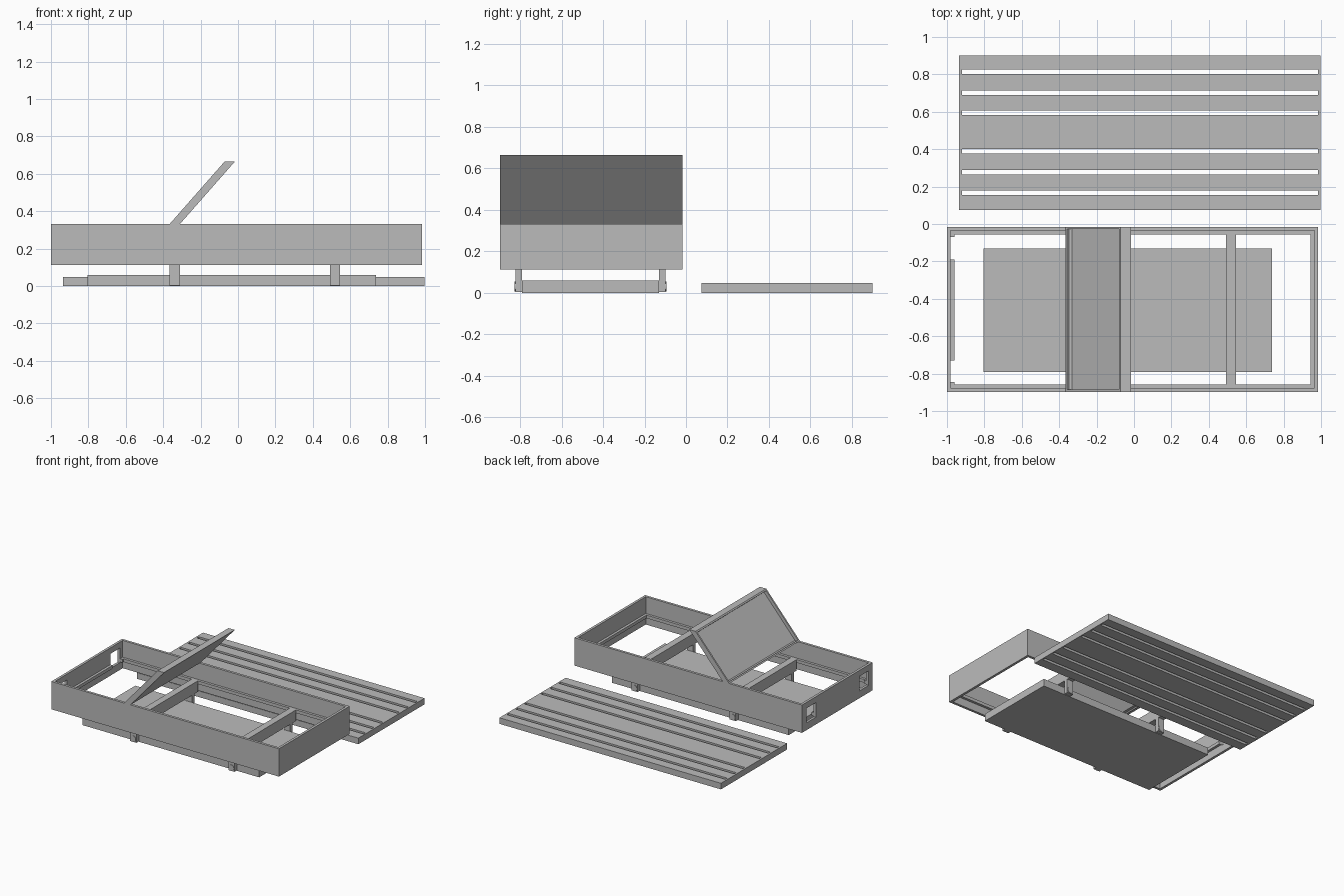
import bpy, bmesh, math
from mathutils import Matrix

if "Cube" in bpy.data.objects:
    bpy.data.objects.remove(bpy.data.objects["Cube"])

grey = bpy.data.materials.new("plain grey")
grey.diffuse_color = (0.5, 0.5, 0.5, 1)
grey.use_nodes = True
grey.node_tree.nodes["Principled BSDF"].inputs["Base Color"].default_value = grey.diffuse_color


def add(name, bm):
    mesh = bpy.data.meshes.new(name)
    bm.to_mesh(mesh)
    bm.free()
    mesh.materials.append(grey)
    ob = bpy.data.objects.new(name, mesh)
    bpy.context.collection.objects.link(ob)
    return ob


def box_bm(x, y, z):
    bm = bmesh.new()
    bmesh.ops.create_cube(bm, size=1)
    for v in bm.verts:
        v.co = [r[0] if c < 0 else r[1] for c, r in zip(v.co, (x, y, z))]
    return bm


def box(name, x, y, z):
    return add(name, box_bm(x, y, z))


def cut(ob, holes):
    """Cut box-shaped holes, given as (x, y, z) ranges, out of an object."""
    for hole in holes:
        cutter = box("cutter", *hole)
        mod = ob.modifiers.new("cut", 'BOOLEAN')
        mod.operation, mod.solver, mod.object = 'DIFFERENCE', 'EXACT', cutter
        bpy.context.view_layer.update()
        deps = bpy.context.evaluated_depsgraph_get()
        mesh = bpy.data.meshes.new_from_object(ob.evaluated_get(deps))
        ob.modifiers.clear()
        ob.data = mesh
        bpy.data.objects.remove(cutter)


X0, X1, Y0, Y1 = -1.0, 0.985, -0.897, -0.016
WALL, RAIL = 0.02, 0.04
windows = [((-1.1, -0.9), y, (0.17, 0.285)) for y in ((-0.19, -0.07), (-0.845, -0.73))]

# Open bed frame with two windows in the left end
frame = box("bed_frame", (X0, X1), (Y0, Y1), (0.113, 0.332))
cut(frame, [((X0 + WALL, X1 - WALL), (Y0 + WALL, Y1 - WALL), (0, 1))] + windows)

# Support ledge running round the inside of the frame
ledge = box("inner_ledge", (X0 + WALL, X1 - WALL), (Y0 + WALL, Y1 - WALL), (0.175, 0.2))
cut(ledge, [((X0 + RAIL, X1 - RAIL), (Y0 + RAIL, Y1 - RAIL), (0, 1))] + windows)

# Cross beams, each carried on two legs with wheels
for side, xc in (("left", -0.338), ("right", 0.518)):
    xr = (xc - 0.027, xc + 0.027)
    box(side + "_cross_beam", xr, (Y0 + RAIL, Y1 - RAIL), (0.113, 0.2))
    for end, ya, yb, out in (("front", -0.822, -0.79, -0.822), ("back", -0.13, -0.098, -0.098)):
        box(f"{side}_{end}_leg", xr, (ya, yb), (0.004, 0.113))
        bm = bmesh.new()
        bmesh.ops.create_cone(bm, cap_ends=True, segments=24, radius1=0.024, radius2=0.024, depth=0.008)
        bm.transform(Matrix.Translation((xc, out, 0.03)) @ Matrix.Rotation(math.pi / 2, 4, 'X'))
        add(f"{side}_{end}_wheel", bm)

# Low slab beneath the frame
box("under_bed_slab", (-0.805, 0.738), (-0.79, -0.13), (0.0, 0.058))

# Raised, leaning backrest with a shallow recess on its upper face
Z0, Z1 = 0.332, 0.665
bm = box_bm((-0.365, -0.31), (Y0, Y1), (Z0, Z1))
for v in bm.verts:
    v.co.x += 0.293 * (v.co.z - Z0) / (Z1 - Z0)
bm.normal_update()
face = min(bm.faces, key=lambda f: f.normal.x)
bmesh.ops.inset_individual(bm, faces=[face], thickness=0.017)
normal = face.normal.copy()
floor = bmesh.ops.extrude_discrete_faces(bm, faces=[face])["faces"][0]
bmesh.ops.translate(bm, verts=floor.verts, vec=normal * -0.026)
add("backrest", bm)

# Slatted base panel lying behind, with six long slots
panel = box("slatted_panel", (-0.935, 0.997), (0.075, 0.9), (0, 0.048))
cut(panel, [((-0.92, 0.985), (y - 0.012, y + 0.012), (-1, 1))
            for y in (0.167, 0.276, 0.388, 0.594, 0.702, 0.814)])
